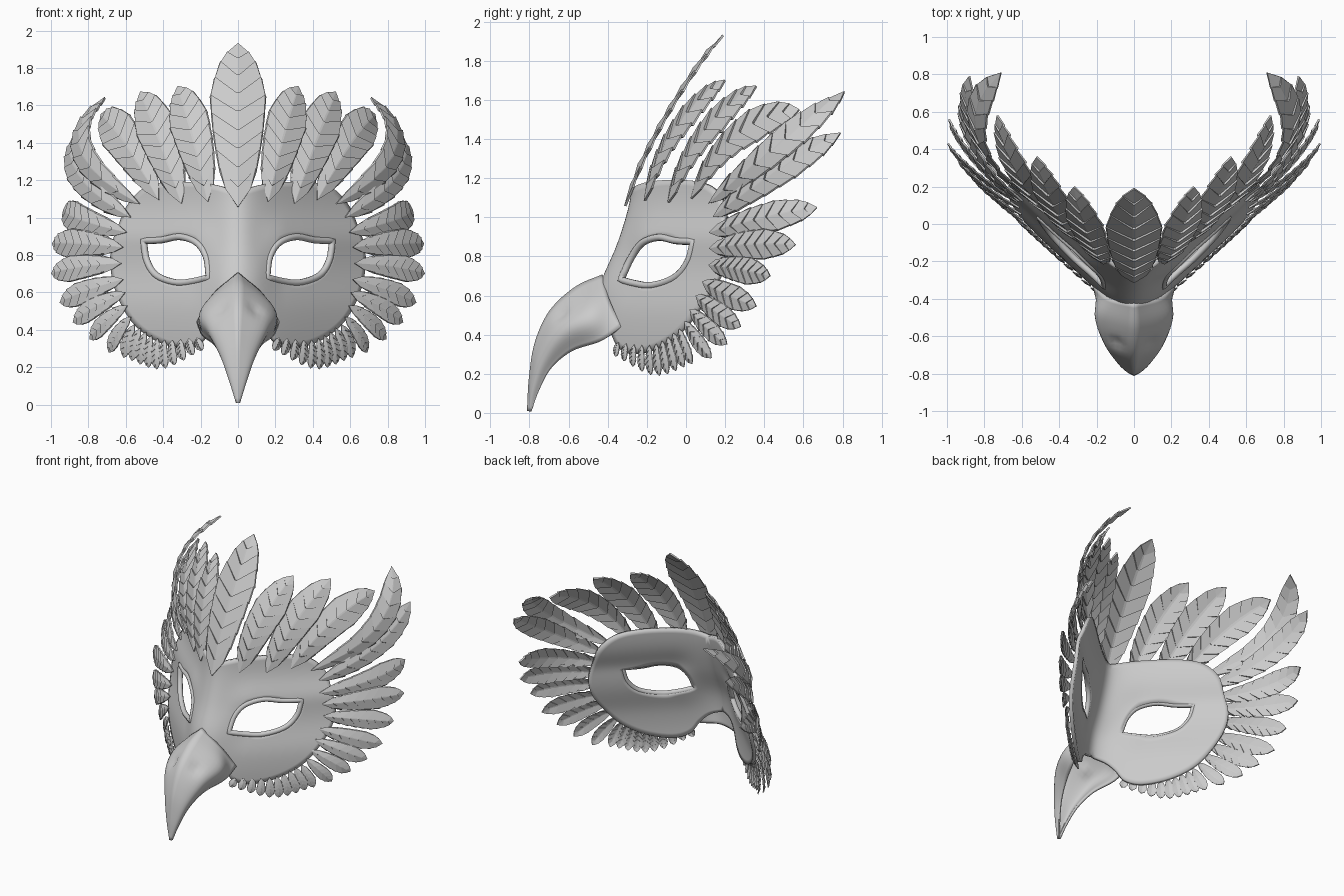
import bpy, bmesh, math
from mathutils import Vector as V

if "Cube" in bpy.data.objects:
    bpy.data.objects.remove(bpy.data.objects["Cube"])


def spline(pts, t):
    """Catmull-Rom point at t in 0..1 through pts."""
    p = [V(q) for q in pts]
    p = [2 * p[0] - p[1]] + p + [2 * p[-1] - p[-2]]
    f = min(max(t, 0), 1) * (len(pts) - 1)
    i = min(int(f), len(pts) - 2)
    f -= i
    a, b, c, d = p[i:i + 4]
    return 0.5 * (2 * b + (c - a) * f + (2 * a - 5 * b + 4 * c - d) * f ** 2
                  + (3 * b - a - 3 * c + d) * f ** 3)


def run(pts, n, last=False):
    return [spline(pts, k / n) for k in range(n + (1 if last else 0))]


def lerp_table(tab, x):
    for (a, fa), (b, fb) in zip(tab, tab[1:]):
        if x <= b:
            return fa + (fb - fa) * max(0, (x - a) / (b - a))
    return tab[-1][1]


# face surface: a rounded V in plan, leaning profile, brow and cheek swells
def surf(x, z, off=0.0):
    f = (z - 0.2) / 1.1
    y0 = spline([(0, -.45), (0, -.455), (0, -.43), (0, -.34), (0, -.275), (0, -.25)], f)[1]
    w = min(1, max(0, (x - .08) / .17))
    w = w * w * (3 - 2 * w)
    y0 += w * (.025 * math.exp(-((z - .67) / .12) ** 2) - .025 * math.exp(-((z - .9) / .1) ** 2))
    return V((x, y0 + 0.97 * (math.sqrt(x * x + 0.01) - 0.1) - off, z))


def grid_object(name, rows, closed=False, thick=0.02, mirror=True, smooth=True):
    bm = bmesh.new()
    vs = [[bm.verts.new(p) for p in r] for r in rows]
    for r0, r1 in zip(vs, vs[1:]):
        n = len(r0)
        for j in range(n if closed else n - 1):
            k = (j + 1) % n
            bm.faces.new((r0[j], r0[k], r1[k], r1[j]))
    bmesh.ops.remove_doubles(bm, verts=bm.verts, dist=0.0008)
    bmesh.ops.recalc_face_normals(bm, faces=bm.faces)
    if sum(f.normal.y * f.calc_area() for f in bm.faces) > 0:
        bmesh.ops.reverse_faces(bm, faces=bm.faces)
    me = bpy.data.meshes.new(name)
    bm.to_mesh(me)
    bm.free()
    ob = bpy.data.objects.new(name, me)
    bpy.context.collection.objects.link(ob)
    if smooth:
        me.shade_smooth()
        me.set_sharp_from_angle(angle=math.radians(40))
    if mirror:
        m = ob.modifiers.new("mirror", 'MIRROR')
        m.use_clip = True
    s = ob.modifiers.new("thickness", 'SOLIDIFY')
    s.thickness = thick
    s.offset = 0
    return ob


# mask plate: rings between the eye opening and the outline
eye = (run([(.155, .68), (.17, .79), (.22, .865), (.31, .897), (.41, .88), (.505, .875)], 24)
       + run([(.505, .875), (.487, .77), (.435, .69), (.33, .652), (.235, .66), (.155, .68)], 24))
outline = (run([(0, .50), (0, 1.14)], 12)
           + run([(0, 1.14), (.15, 1.18), (.35, 1.19), (.49, 1.16), (.58, 1.07), (.63, .96), (.67, .84),
                  (.67, .7), (.63, .56), (.55, .43), (.43, .34), (.29, .30), (.2, .33), (.15, .41),
                  (.09, .47), (0, .50)], 75))
centre = V((.325, .78))


def eye_hit(q):
    d = q - centre
    for a, b in zip(eye, eye[1:] + eye[:1]):
        e, w = b - a, a - centre
        den = d.x * e.y - d.y * e.x
        if abs(den) < 1e-9:
            continue
        t = (w.x * e.y - w.y * e.x) / den
        s = (w.x * d.y - w.y * d.x) / den
        if t > 0 and -1e-6 <= s <= 1.000001:
            return centre + d * t
    return centre + d * .3


inner = [eye_hit(q) for q in outline]
rings = []
for k in range(11):
    rings.append([surf(*a.lerp(b, k / 10)) for a, b in zip(inner, outline)])
grid_object("mask_plate", rings, closed=True, thick=0.025)

# raised eye rims
for sx, side in ((1, "left"), (-1, "right")):
    cu = bpy.data.curves.new("eye_rim_" + side, 'CURVE')
    cu.dimensions = '3D'
    cu.bevel_depth = 0.018
    cu.bevel_resolution = 3
    sp = cu.splines.new('POLY')
    sp.points.add(len(eye) - 1)
    sp.use_cyclic_u = True
    for pt, q in zip(sp.points, eye):
        p = surf(q.x, q.y, 0.008)
        pt.co = (sx * p.x, p.y, p.z, 1)
    bpy.context.collection.objects.link(bpy.data.objects.new("eye_rim_" + side, cu))

# hooked beak: open shell lofted between ridge, cheek and lower edge
ridge = [(0, -.425, .70), (0, -.56, .64), (0, -.69, .52), (0, -.765, .36), (0, -.795, .18), (0, -.805, .01)]
cheek = [(.13, -.395, .585), (.19, -.50, .50), (.15, -.64, .42), (.085, -.735, .28),
         (.04, -.78, .14), (.003, -.8, .01)]
lower = [(.215, -.33, .44), (.185, -.43, .37), (.12, -.58, .32), (.07, -.69, .23),
         (.03, -.755, .11), (.003, -.79, .01)]
rows = []
for i in range(31):
    t = i / 30
    sec = [spline(c, t) for c in (ridge, cheek, lower)]
    row = run(sec, 14, True)
    for p in row[1:]:
        dent = math.exp(-((p - V((.09, -.63, .50))).length / .035) ** 2)
        p += V((-.012, .016, -.008)) * dent      # nostril hollow
    row[0].x = 0
    rows.append(row)
grid_object("beak", rows, thick=0.016)

# feathers: overlapping chevron barbs along a curved quill
WIDTH = [(0, .14), (.17, .6), (.4, .86), (.66, 1), (.85, .74), (.95, .36), (1, 0)]


def feather(name, base, tip, half, mid=None, n=8, mirror=True, turn=None):
    """turn: how far the flat side faces outwards (default follows the mask)."""
    a, c = V(base), V(tip)
    mid = V(mid) if mid else (a + c) / 2 + V((.12, -.06, 0)) * (c - a).length * .5
    b = 2 * mid - (a + c) / 2
    length = (c - a).length
    dg = .8 * a.x / math.sqrt(a.x ** 2 + .01) if turn is None else turn
    face = V((dg, -1, .15))
    step = 0.011 * min(1, half / .1)

    def point(u, v, h):
        u += .75 * half / length * abs(v) * min(1, (1 - u) * 4)
        u = min(1, u)
        pos = a * (1 - u) ** 2 + b * 2 * u * (1 - u) + c * u * u
        tan = (2 * (1 - u) * (b - a) + 2 * u * (c - b)).normalized()
        side = tan.cross(face).normalized()
        nor = side.cross(tan)
        w = lerp_table(WIDTH, u)
        lift = (h * step + (1 - abs(v)) * .08 * half) * min(1, w * 1.5)
        return pos + side * v * w * half + nor * lift

    rows = []
    for k in range(n):
        for u, h in ((k / n, 0), ((k + 1) / n, 1)):
            rows.append([point(u, v, h) for v in (-1, -.06, .06, 1)])
    grid_object(name, rows, thick=min(.012, half * .15), mirror=mirror, smooth=False)


feather("crest_feather_centre", (0, -.31, 1.05), (0, .19, 1.93), .15, (0, -.10, 1.50), 9, False)

# large crest and side feathers: base x, base z, tip, half width, mid point, turn
LARGE = [
    (.16, 1.08, (.32, .20, 1.70), .112, (.235, -.06, 1.42), .3),
    (.30, 1.07, (.52, .36, 1.67), .112, (.41, .08, 1.40), .35),
    (.42, 1.09, (.73, .58, 1.55), .11, (.60, .25, 1.40), .4),
    (.52, 1.07, (.71, .81, 1.64), .088, (.83, .47, 1.36), 1.1),
    (.57, 1.00, (.88, .79, 1.43), .085, (.83, .44, 1.21), .9),
    (.59, .92, (.92, .67, 1.05), .080, (.84, .38, .99), None),
    (.61, .84, (.99, .56, .86), .078, (.84, .33, .86), None),
    (.62, .755, (.995, .43, .70), .070, (.84, .27, .735), None),
    (.61, .67, (.95, .36, .545), .064, None, None),
    (.60, .60, (.88, .28, .44), .058, None, None),
    (.59, .53, (.79, .21, .35), .052, None, None),
    (.57, .47, (.69, .13, .28), .045, None, None),
]
for i, (x, z, tip, half, mid, turn) in enumerate(LARGE):
    feather(f"side_feather_{i + 1}", surf(x, z, .02), tip, half, mid, 9 if i < 8 else 7, True, turn)

# small fringe feathers under the cheeks
for i in range(10):
    t = i / 9
    bx, bz = spline([(.55, .43), (.41, .35), (.22, .36)], t)
    tx, tz = spline([(.61, .25), (.41, .19), (.19, .29)], t)
    feather(f"fringe_feather_{i + 1}", surf(bx, bz, .025), surf(tx, tz, .02), .038 - .01 * t, None, 6)
